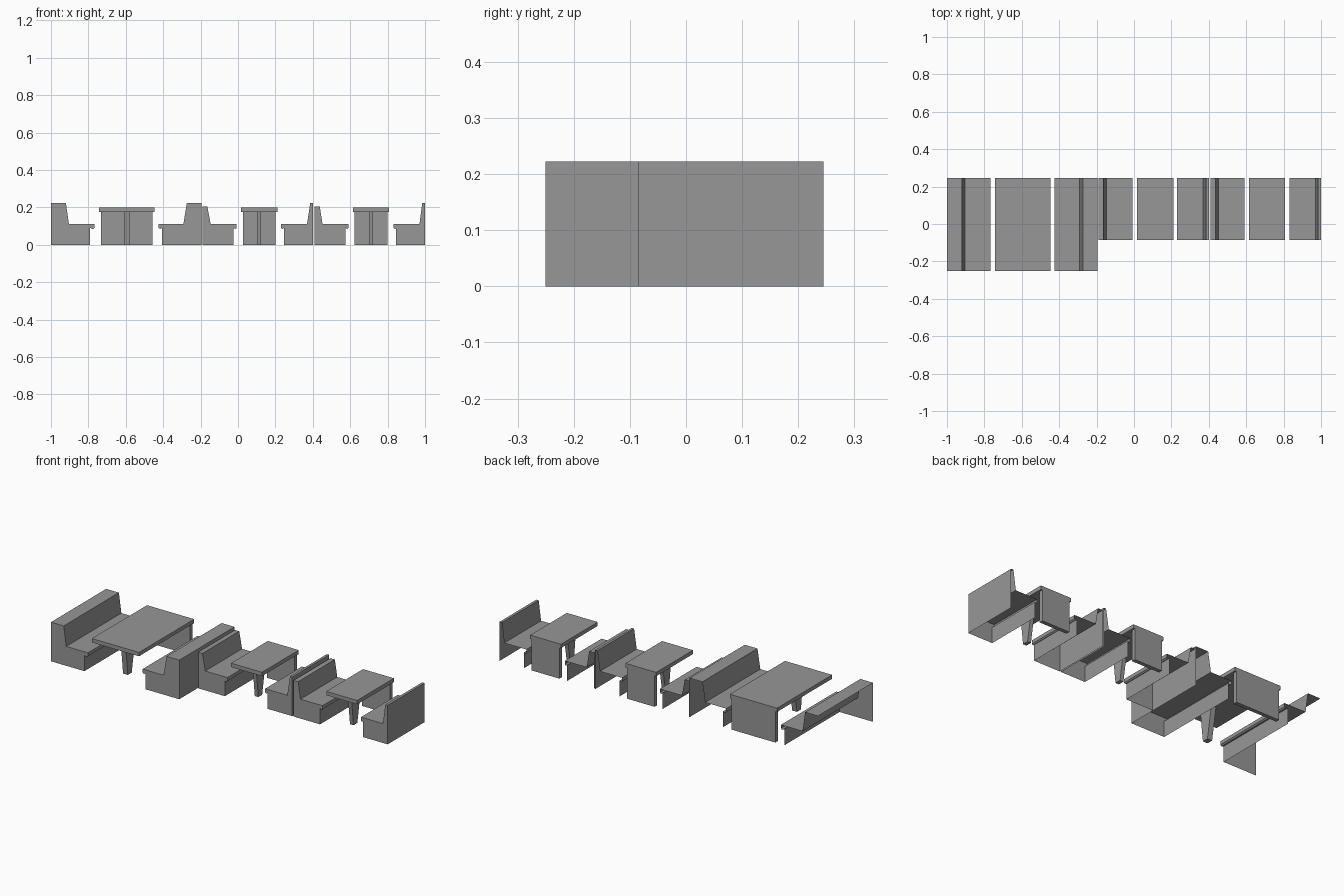
import bpy
import bmesh

cube = bpy.data.objects.get("Cube")
if cube:
    bpy.data.objects.remove(cube, do_unlink=True)

grey = bpy.data.materials.new("plain grey")
grey.use_nodes = True
grey.diffuse_color = (0.31, 0.31, 0.31, 1)
grey.node_tree.nodes["Principled BSDF"].inputs["Base Color"].default_value = grey.diffuse_color

BACK_Y = 0.245
LONG_Y = -0.25
SHORT_Y = -0.085
SEAT_Z = 0.11
TABLE_Z = 0.198
UNDER_Z = 0.176


def finish(bm, name):
    bmesh.ops.recalc_face_normals(bm, faces=bm.faces)
    mesh = bpy.data.meshes.new(name)
    bm.to_mesh(mesh)
    bm.free()
    mesh.materials.append(grey)
    obj = bpy.data.objects.new(name, mesh)
    bpy.context.collection.objects.link(obj)


def bench(name, back, top, base, panel, nose, height, front_y, rear_panel=True):
    """Open shell: seat and backrest swept along y, closed at the aisle end only."""
    d = 1 if nose > back else -1
    profile = [(panel, 0), (panel, 0.09), (nose - d * 0.008, 0.084),
               (nose, 0.09), (nose, SEAT_Z), (base, SEAT_Z),
               (top, height), (back, height), (back, 0)]
    bm = bmesh.new()
    front = [bm.verts.new((x, front_y, z)) for x, z in profile]
    rear = [bm.verts.new((x, BACK_Y, z)) for x, z in profile]
    count = len(profile) - (1 if rear_panel else 2)
    for i in range(count):
        bm.faces.new((front[i], front[i + 1], rear[i + 1], rear[i]))
    bm.faces.new(front)
    finish(bm, name)


def block(bm, low, high, foot=None):
    """Box from low to high; foot narrows the bottom to a y range."""
    ring = []
    for z, (y0, y1) in ((low[2], foot or (low[1], high[1])),
                        (high[2], (low[1], high[1]))):
        ring.append([bm.verts.new((x, y, z)) for x, y in
                     ((low[0], y0), (high[0], y0), (high[0], y1), (low[0], y1))])
    lower, upper = ring
    for i in range(4):
        j = (i + 1) % 4
        bm.faces.new((lower[i], lower[j], upper[j], upper[i]))
    bm.faces.new(lower)
    bm.faces.new(upper)


def table(name, x0, x1, leg_width, front_y):
    mid = (x0 + x1) / 2
    # Tabletop
    bm = bmesh.new()
    block(bm, (x0, front_y, UNDER_Z), (x1, BACK_Y, TABLE_Z))
    finish(bm, name + "_top")
    # Wall support
    bm = bmesh.new()
    block(bm, (x0 + 0.01, BACK_Y - 0.022, 0), (x1 - 0.01, BACK_Y, UNDER_Z))
    finish(bm, name + "_wall_support")
    # Tapered leg
    bm = bmesh.new()
    block(bm, (mid - leg_width / 2, front_y + 0.07, 0),
          (mid + leg_width / 2, front_y + 0.155, UNDER_Z),
          foot=(front_y + 0.09, front_y + 0.125))
    finish(bm, name + "_leg")


# Long booth
bench("long_bench_right", -1, -0.92, -0.904, -0.79, -0.768, 0.222, LONG_Y, False)
table("long_table", -0.743, -0.447, 0.03, LONG_Y)
bench("long_bench_left", -0.194, -0.274, -0.292, -0.405, -0.424, 0.222, LONG_Y)

# Middle booth
bench("middle_bench_right", -0.19, -0.164, -0.146, -0.023, -0.007, 0.205, SHORT_Y)
table("middle_table", 0.016, 0.21, 0.022, SHORT_Y)
bench("middle_bench_left", 0.4, 0.386, 0.369, 0.246, 0.23, 0.222, SHORT_Y)

# End booth
bench("end_bench_right", 0.408, 0.437, 0.452, 0.575, 0.59, 0.205, SHORT_Y)
table("end_table", 0.614, 0.808, 0.022, SHORT_Y)
bench("end_bench_left", 1, 0.985, 0.97, 0.846, 0.832, 0.222, SHORT_Y)
